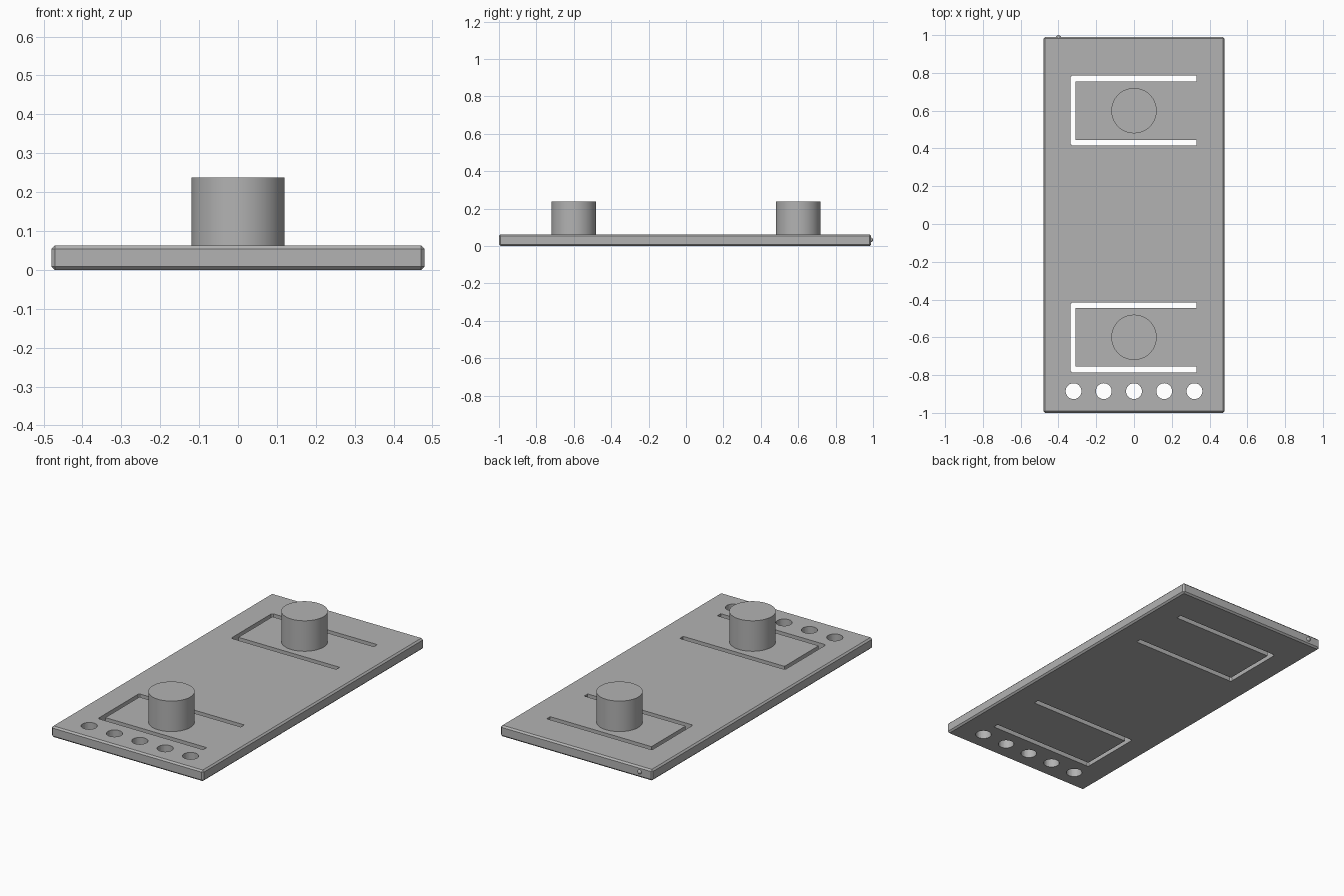
import bpy, bmesh, math

if "Cube" in bpy.data.objects:
    bpy.data.objects.remove(bpy.data.objects["Cube"])

grey = bpy.data.materials.new("plain_grey")
grey.diffuse_color = (0.45, 0.45, 0.45, 1)
grey.use_nodes = True
grey.node_tree.nodes["Principled BSDF"].inputs["Base Color"].default_value = grey.diffuse_color


def finish(ob, name):
    ob.name = name
    ob.data.materials.clear()
    ob.data.materials.append(grey)
    return ob


def prism(name, pts, z0, z1):
    """Extrude a flat outline between two heights."""
    bm = bmesh.new()
    face = bm.faces.new([bm.verts.new((x, y, z0)) for x, y in pts])
    ext = bmesh.ops.extrude_face_region(bm, geom=[face])
    top = [v for v in ext["geom"] if isinstance(v, bmesh.types.BMVert)]
    bmesh.ops.translate(bm, verts=top, vec=(0, 0, z1 - z0))
    bmesh.ops.recalc_face_normals(bm, faces=bm.faces)
    me = bpy.data.meshes.new(name)
    bm.to_mesh(me)
    bm.free()
    ob = bpy.data.objects.new(name, me)
    bpy.context.collection.objects.link(ob)
    return finish(ob, name)


def cylinder(name, r, z0, z1, x, y, sides=48):
    bpy.ops.mesh.primitive_cylinder_add(vertices=sides, radius=r, depth=z1 - z0,
                                        location=(x, y, (z0 + z1) / 2))
    return finish(bpy.context.object, name)


T = 0.063  # plate thickness

# Plate with chamfered edges
plate = prism("plate", [(-0.48, -1), (0.48, -1), (0.48, 0.99), (-0.48, 0.99)], 0, T)
bevel = plate.modifiers.new("chamfer", "BEVEL")
bevel.width, bevel.segments = 0.009, 1

# U-shaped slots around each button, open to the right
cutters = []
L, R, H, W, C = -0.335, 0.33, 0.185, 0.031, 0.008
outline = [(R, -H), (R, -H + W), (L + 0.025, -H + W), (L + 0.025, H - W), (R, H - W),
           (R, H), (L + C, H), (L, H - C), (L, -H + C), (L + C, -H)]
for cy in (-0.6, 0.6):
    cutters.append(prism("slot_cutter", [(x, y + cy) for x, y in outline], -0.1, 0.2))

# Row of round holes along the front edge
for i in range(-2, 3):
    cutters.append(cylinder("hole_cutter", 0.042, -0.1, 0.2, i * 0.16, -0.885, 32))

for c in cutters:
    cut = plate.modifiers.new("cut", "BOOLEAN")
    cut.operation, cut.solver, cut.object = "DIFFERENCE", "EXACT", c
    c.hide_render = True
    c.hide_set(True)

# Round buttons on the flexible tongues
for name, cy in (("front_button", -0.6), ("back_button", 0.6)):
    b = cylinder(name, 0.12, T - 0.02, 0.237, 0, cy, 64)
    bpy.ops.object.shade_smooth_by_angle(angle=math.radians(30))

# Small nub on the back edge
bpy.ops.mesh.primitive_uv_sphere_add(segments=20, ring_count=10, radius=0.013,
                                     location=(-0.40, 0.987, 0.033))
nub = finish(bpy.context.object, "back_nub")
bpy.ops.object.shade_smooth_by_angle(angle=math.radians(30))
